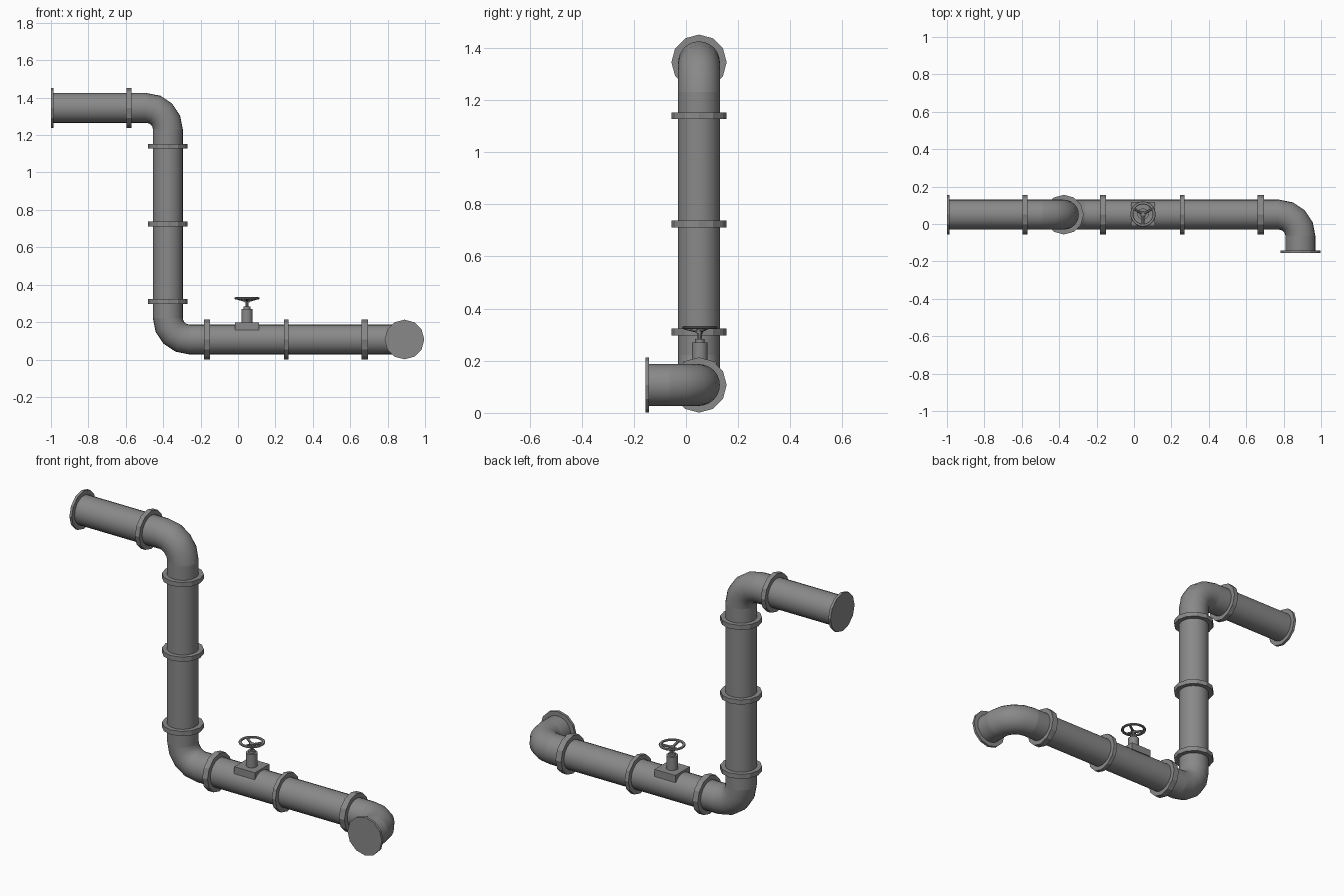
import bpy, bmesh, math
from mathutils import Vector, Matrix

cube = bpy.data.objects.get("Cube")
if cube:
    bpy.data.objects.remove(cube, do_unlink=True)

steel = bpy.data.materials.new("grey_steel")
steel.use_nodes = True
steel.diffuse_color = (0.25, 0.25, 0.25, 1)
steel.node_tree.nodes["Principled BSDF"].inputs["Base Color"].default_value = (0.25, 0.25, 0.25, 1)

R, BEND, FLANGE = 0.08, 0.115, 0.106   # pipe, elbow centreline and flange radii
Y, LOW, HIGH = 0.05, 0.107, 1.345      # axis of the run and its two levels
RISER, OUTLET = -0.375, 0.89           # x of the riser and of the front outlet


def finish(name, bm, smooth=True):
    bmesh.ops.recalc_face_normals(bm, faces=bm.faces)
    mesh = bpy.data.meshes.new(name)
    bm.to_mesh(mesh)
    bm.free()
    mesh.materials.append(steel)
    obj = bpy.data.objects.new(name, mesh)
    bpy.context.collection.objects.link(obj)
    if smooth:
        bpy.ops.object.select_all(action='DESELECT')
        obj.select_set(True)
        bpy.context.view_layer.objects.active = obj
        bpy.ops.object.shade_smooth_by_angle(angle=math.radians(35))
    return obj


def rod(name, a, b, r, sides=24, r2=None, smooth=True):
    """Cylinder or cone running from point a to point b."""
    a, b = Vector(a), Vector(b)
    d = b - a
    turn = d.to_track_quat('Z', 'Y').to_matrix().to_4x4()
    bm = bmesh.new()
    bmesh.ops.create_cone(bm, cap_ends=True, segments=sides, radius1=r,
                          radius2=r if r2 is None else r2, depth=d.length,
                          matrix=Matrix.Translation((a + b) / 2) @ turn)
    return finish(name, bm, smooth)


def flange(name, centre, axis, thickness):
    half = Vector(axis) * thickness / 2
    rod(name, Vector(centre) - half, Vector(centre) + half, FLANGE, 12, smooth=False)


def elbow(name, corner, to_a, to_b):
    """Quarter bend joining the two pipes that leave the corner along to_a and to_b."""
    corner, to_a, to_b = Vector(corner), Vector(to_a), Vector(to_b)
    start = corner + to_a * BEND
    bm = bmesh.new()
    ring = bmesh.ops.create_circle(
        bm, segments=24, radius=R,
        matrix=Matrix.Translation(start) @ to_a.to_track_quat('Z', 'Y').to_matrix().to_4x4())
    bmesh.ops.spin(bm, geom=ring["verts"] + list(bm.edges), cent=start + to_b * BEND,
                   axis=(-to_b).cross(-to_a), angle=math.pi / 2, steps=4)
    finish(name, bm)


# Straight pipes
rod("upper_pipe", (-0.995, Y, HIGH), (RISER - BEND, Y, HIGH), R)
rod("riser_pipe", (RISER, Y, HIGH - BEND), (RISER, Y, LOW + BEND), R)
rod("lower_pipe", (RISER + BEND, Y, LOW), (OUTLET - BEND, Y, LOW), R)
rod("outlet_pipe", (OUTLET, Y - BEND, LOW), (OUTLET, -0.15, LOW), R)

# Bends
elbow("upper_elbow", (RISER, Y, HIGH), (-1, 0, 0), (0, 0, -1))
elbow("lower_elbow", (RISER, Y, LOW), (0, 0, 1), (1, 0, 0))
elbow("outlet_elbow", (OUTLET, Y, LOW), (-1, 0, 0), (0, -1, 0))

# Joint and end flanges
flange("end_flange", (-0.993, Y, HIGH), (1, 0, 0), 0.014)
flange("upper_flange", (-0.583, Y, HIGH), (1, 0, 0), 0.026)
for i, z in enumerate((0.31, 0.724, 1.14)):
    flange(f"riser_flange_{i + 1}", (RISER, Y, z), (0, 0, 1), 0.026)
for i, (x, t) in enumerate(((-0.165, 0.032), (0.258, 0.022), (0.678, 0.034))):
    flange(f"lower_flange_{i + 1}", (x, Y, LOW), (1, 0, 0), t)
flange("outlet_flange", (OUTLET, -0.149, LOW), (0, 1, 0), 0.014)

# Valve base, body and stem
VX, VY = 0.048, 0.053
bm = bmesh.new()
bmesh.ops.create_cube(bm, size=1, matrix=Matrix.Translation((VX, VY, 0.177))
                      @ Matrix.Diagonal((0.128, 0.128, 0.04, 1)))
finish("valve_base", bm, False)
rod("valve_body", (VX, VY, 0.19), (VX, VY, 0.27), 0.03, 16)
rod("valve_collar", (VX, VY, 0.268), (VX, VY, 0.283), 0.018, 12)
rod("valve_stem", (VX, VY, 0.28), (VX, VY, 0.318), 0.008, 10)

# Handwheel: rim, hub and three spokes dipping to the hub
WHEEL = 0.06
bm = bmesh.new()
ring = bmesh.ops.create_circle(
    bm, segments=8, radius=0.008,
    matrix=Matrix.Translation((VX + WHEEL, VY, 0.327)) @ Matrix.Diagonal((1, 1, 0.75, 1))
    @ Matrix.Rotation(math.pi / 2, 4, 'X'))
bmesh.ops.spin(bm, geom=ring["verts"] + list(bm.edges), cent=(VX, VY, 0.327),
               axis=(0, 0, 1), angle=math.tau, steps=20)
bmesh.ops.remove_doubles(bm, verts=bm.verts, dist=0.0005)
finish("wheel_rim", bm)
rod("wheel_hub", (VX, VY, 0.304), (VX, VY, 0.32), 0.013, 12)
for i in range(3):
    a = math.radians(30 + 120 * i)
    rim = (VX + WHEEL * math.cos(a), VY + WHEEL * math.sin(a), 0.327)
    rod(f"wheel_spoke_{i + 1}", (VX, VY, 0.312), rim, 0.007, 8)
